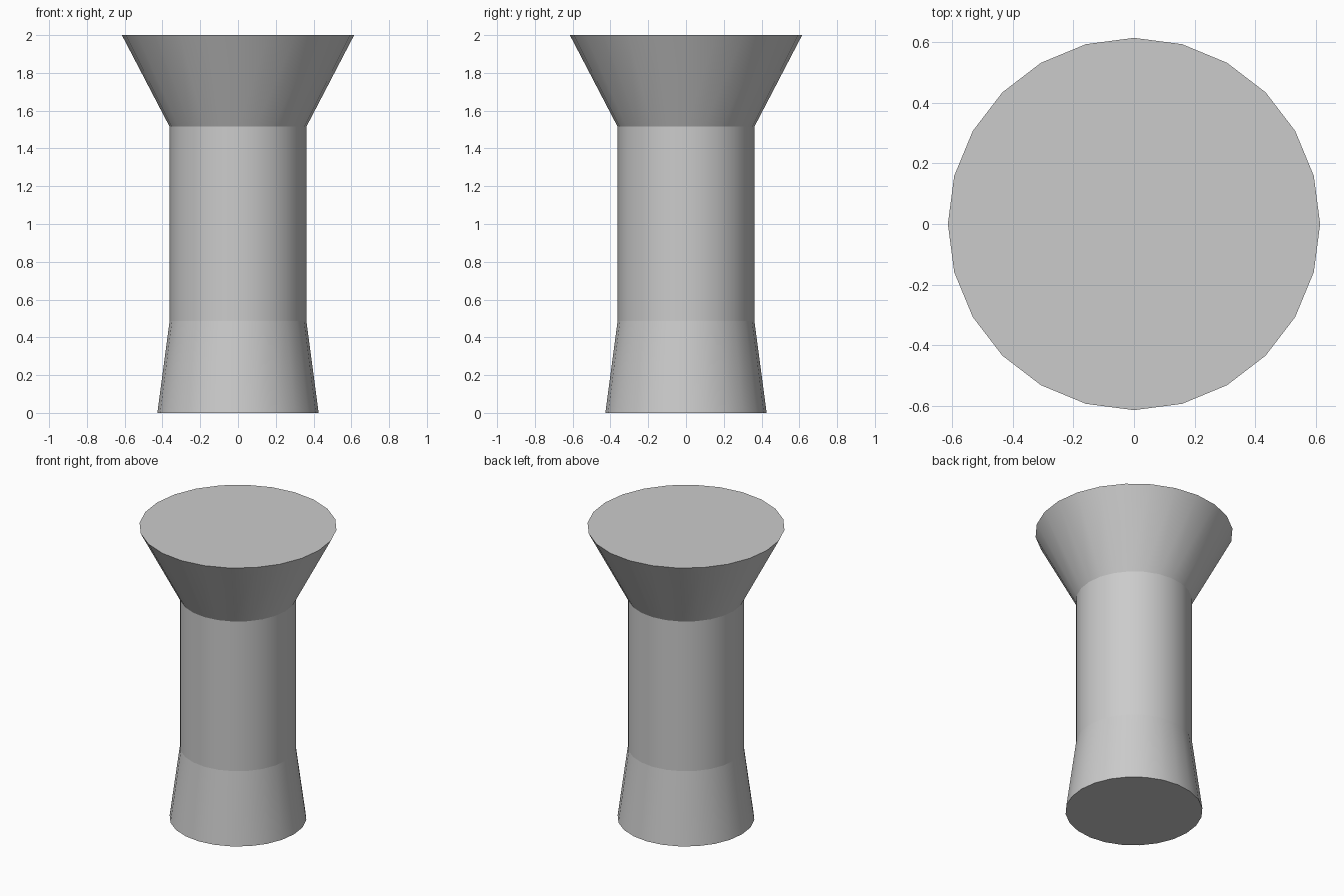
import bpy
import bmesh
from math import cos, sin, tau

cube = bpy.data.objects.get("Cube")
if cube:
    bpy.data.objects.remove(cube, do_unlink=True)

SIDES = 24

grey = bpy.data.materials.new("plain_grey")
grey.use_nodes = True
colour = (0.6, 0.6, 0.6, 1)
grey.diffuse_color = colour
grey.node_tree.nodes["Principled BSDF"].inputs["Base Color"].default_value = colour

# Radius and height of each ring, from foot to rim
PROFILE = [(0.427, 0), (0.362, 0.487), (0.362, 1.515), (0.615, 2)]


def build_pillar(name, profile):
    bm = bmesh.new()
    rings = [[bm.verts.new((r * cos(tau * i / SIDES), r * sin(tau * i / SIDES), z))
              for i in range(SIDES)] for r, z in profile]

    # Smooth walls of the foot, shaft and flared head
    for low, high in zip(rings, rings[1:]):
        for i in range(SIDES):
            j = (i + 1) % SIDES
            bm.faces.new((low[i], low[j], high[j], high[i])).smooth = True

    # Flat end caps
    bm.faces.new(rings[0][::-1])
    bm.faces.new(rings[-1])

    # Crisp edge at every ring
    for edge in bm.edges:
        a, b = edge.verts
        edge.smooth = abs(a.co.z - b.co.z) > 0.01

    mesh = bpy.data.meshes.new(name)
    bm.to_mesh(mesh)
    bm.free()
    mesh.materials.append(grey)
    obj = bpy.data.objects.new(name, mesh)
    bpy.context.collection.objects.link(obj)
    return obj


build_pillar("flared_pillar", PROFILE)
